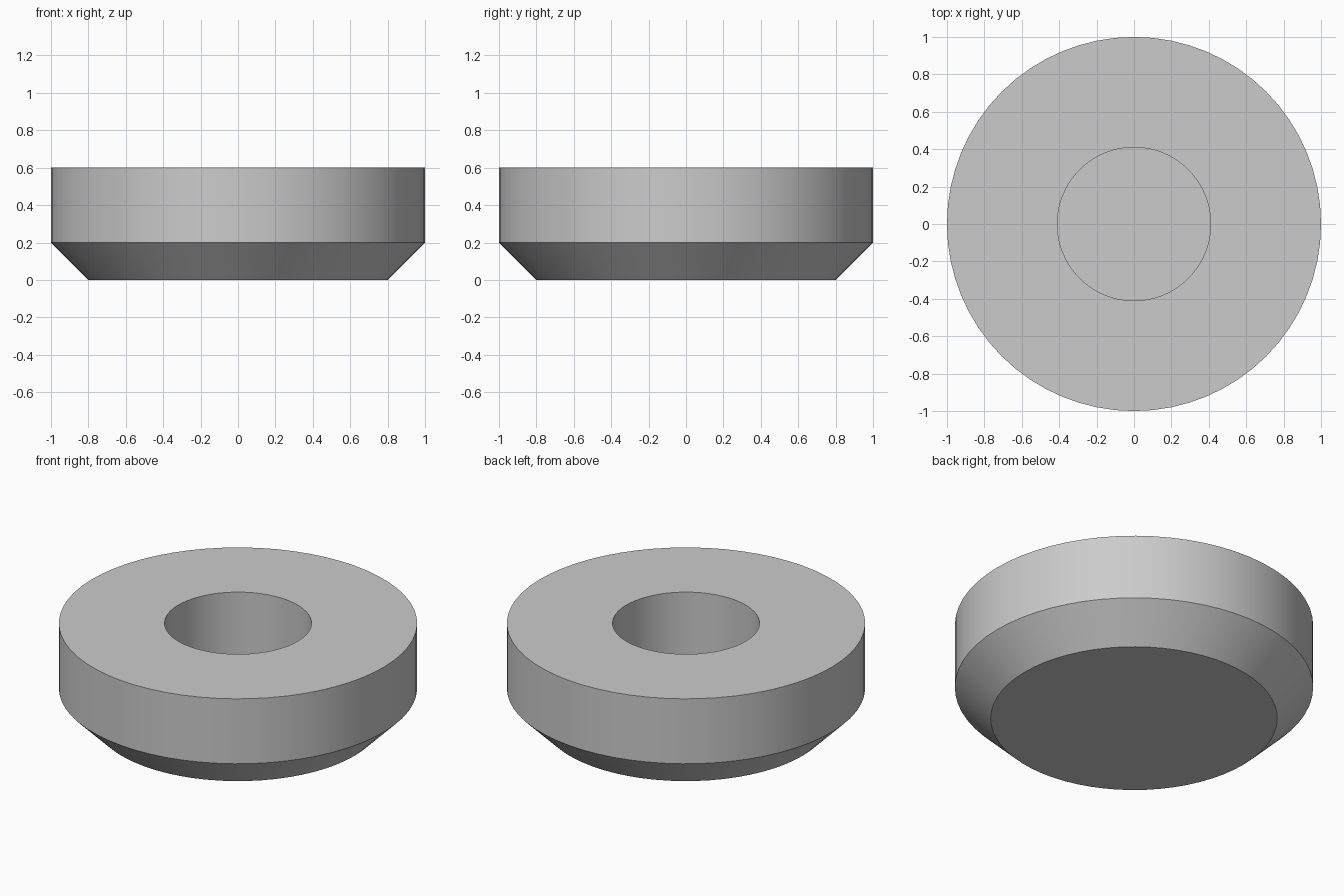
import bpy
import bmesh
from math import cos, sin, tau, radians

cube = bpy.data.objects.get("Cube")
if cube:
    bpy.data.objects.remove(cube, do_unlink=True)

SIDES = 64

# Plain grey material
grey = bpy.data.materials.new("plain grey")
grey.use_nodes = True
colour = (0.6, 0.6, 0.6, 1)
grey.diffuse_color = colour
grey.node_tree.nodes["Principled BSDF"].inputs["Base Color"].default_value = colour


def lathe(name, profile, material):
    """Turn a list of (radius, height) points into a capped solid."""
    bm = bmesh.new()
    rings = []
    for radius, z in profile:
        angles = [tau * i / SIDES for i in range(SIDES)]
        rings.append([bm.verts.new((radius * cos(a), radius * sin(a), z)) for a in angles])
    for low, high in zip(rings, rings[1:]):
        for i in range(SIDES):
            j = (i + 1) % SIDES
            bm.faces.new((low[i], low[j], high[j], high[i]))
    bm.faces.new(rings[0][::-1])
    bm.faces.new(rings[-1])
    mesh = bpy.data.meshes.new(name)
    bm.to_mesh(mesh)
    bm.free()
    mesh.materials.append(material)
    obj = bpy.data.objects.new(name, mesh)
    bpy.context.collection.objects.link(obj)
    bpy.ops.object.select_all(action="DESELECT")
    obj.select_set(True)
    bpy.context.view_layer.objects.active = obj
    bpy.ops.object.shade_smooth_by_angle(angle=radians(30))
    return obj


# Chamfered base, straight wall, flat rim, then down into the blind bore
lathe("bored_disc", [(0.8, 0), (1, 0.2), (1, 0.6), (0.41, 0.6), (0.41, 0.2)], grey)
